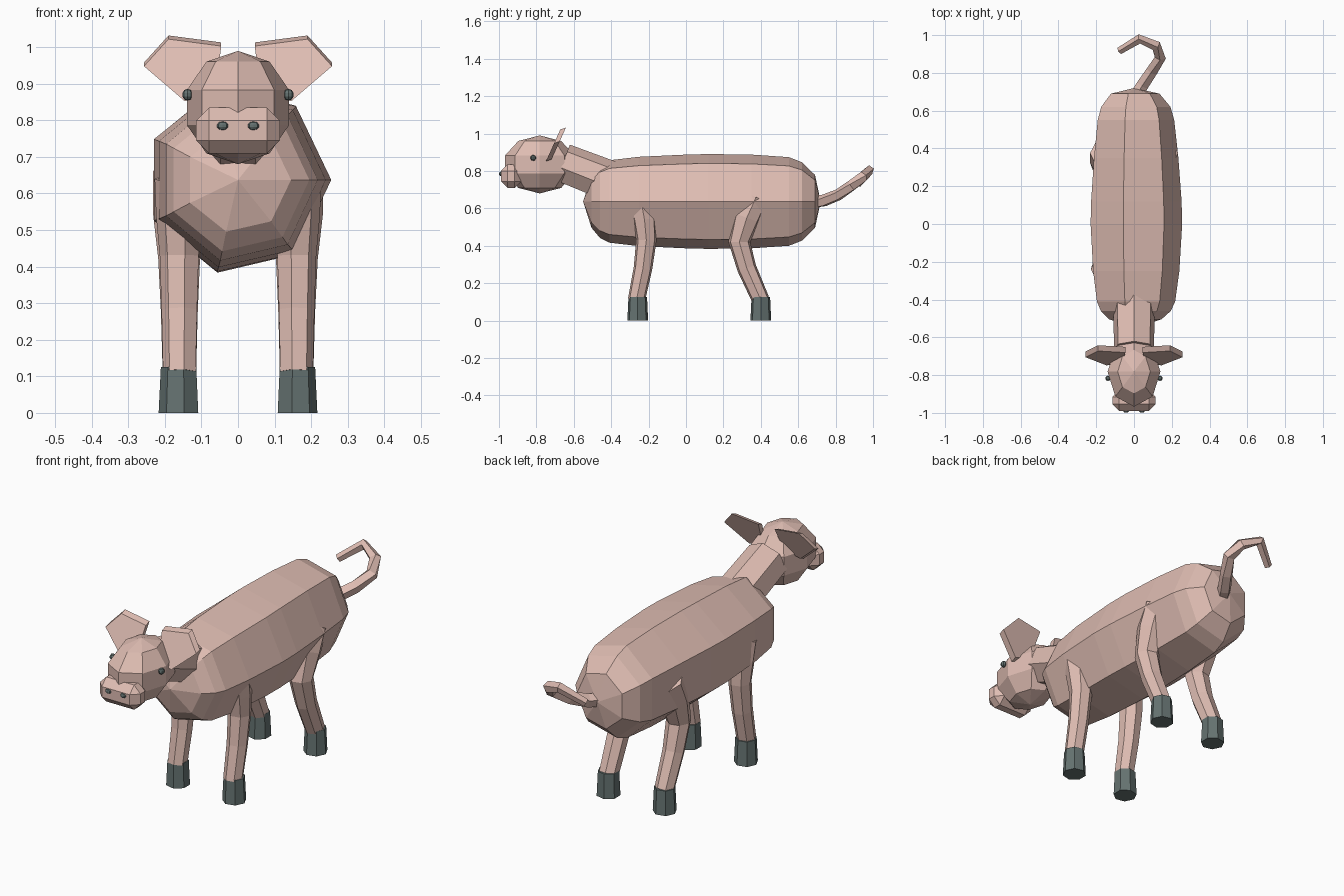
import bpy, bmesh
from math import cos, sin, pi
from mathutils import Vector, Matrix

if "Cube" in bpy.data.objects:
    bpy.data.objects.remove(bpy.data.objects["Cube"])


def material(name, rgb):
    m = bpy.data.materials.new(name)
    m.diffuse_color = (*rgb, 1)
    m.use_nodes = True
    m.node_tree.nodes["Principled BSDF"].inputs["Base Color"].default_value = m.diffuse_color
    return m


PINK = material("pink", (0.74, 0.51, 0.45))
DARK = material("dark", (0.13, 0.17, 0.165))
X, Z = Vector((1, 0, 0)), Vector((0, 0, 1))


def finish(bm, name, mat, side=1):
    for v in bm.verts:
        v.co.x *= side
    bmesh.ops.remove_doubles(bm, verts=bm.verts, dist=1e-4)
    bmesh.ops.recalc_face_normals(bm, faces=bm.faces)
    me = bpy.data.meshes.new(name)
    bm.to_mesh(me)
    bm.free()
    me.materials.append(mat)
    ob = bpy.data.objects.new(name, me)
    bpy.context.collection.objects.link(ob)
    return ob


def tube(name, path, radii, n, mat, ref=X, side=1):
    """Faceted tube along a path; each radius is a number or a (u, v) pair."""
    bm = bmesh.new()
    pts = [Vector(p) for p in path]
    rings = []
    for i, p in enumerate(pts):
        t = (pts[min(i + 1, len(pts) - 1)] - pts[max(i - 1, 0)]).normalized()
        u = (ref - t * ref.dot(t)).normalized()
        v = u.cross(t)
        r = radii[i]
        ru, rv = r if isinstance(r, tuple) else (r, r)
        rings.append([bm.verts.new(p + u * ru * cos(2 * pi * k / n) + v * rv * sin(2 * pi * k / n))
                      for k in range(n)])
    for a, b in zip(rings, rings[1:]):
        for k in range(n):
            bm.faces.new((a[k], a[(k + 1) % n], b[(k + 1) % n], b[k]))
    bm.faces.new(rings[0])
    bm.faces.new(rings[-1])
    return finish(bm, name, mat, side)


def ball(name, centre, radii, segs, rings, mat, side=1):
    bm = bmesh.new()
    bmesh.ops.create_uvsphere(bm, u_segments=segs, v_segments=rings, radius=1,
                              matrix=Matrix.LocRotScale(Vector(centre), None, Vector(radii)))
    return finish(bm, name, mat, side)


# Barrel body: seven sides, rounded ends (y, width radius, height radius)
BODY = [(-.55, 0, 0), (-.505, .145, .145), (-.46, .195, .2), (-.41, .218, .226),
        (-.25, .24, .245), (0, .255, .257), (.12, .252, .26), (.35, .235, .257),
        (.55, .213, .243), (.62, .193, .215), (.69, .135, .145), (.72, 0, 0)]
tube("body", [(0, y, .637) for y, a, b in BODY], [(a, b) for y, a, b in BODY], 7, PINK)

# Neck and head
tube("neck", [(0, -.66, .84), (0, -.34, .715)], [.108, .115], 7, PINK, ref=Z)
ball("head", (0, -.782, .835), (.147, .195, .155), 8, 5, PINK)

# Snout: bevelled block
bm = bmesh.new()
bmesh.ops.create_cube(bm, size=1, matrix=Matrix.LocRotScale(
    Vector((0, -.935, .772)), None, Vector((.23, .11, .126))))
bmesh.ops.bevel(bm, geom=bm.edges[:], offset=.036, segments=1, affect='EDGES')
finish(bm, "snout", PINK)

# Tail curling round to the left
tube("tail", [(0, .66, .63), (.045, .735, .64), (.095, .81, .67), (.14, .885, .72),
              (.115, .945, .77), (.03, .98, .805), (-.075, .918, .73)],
     [.036, .034, .032, .031, .029, .026, .02], 5, PINK, ref=Z)

# Leg centre lines (y, z, radius)
LEGS = {
    "front": ([(-.24, .64, .07), (-.222, .54, .066), (-.212, .43, .056),
               (-.23, .28, .051), (-.265, .11, .047)], -.258),
    "back": ([(.375, .66, .075), (.325, .55, .075), (.285, .42, .06),
              (.325, .28, .053), (.4, .11, .048)], .4),
}
EAR = [(.046, 1.003), (.19, 1.022), (.257, .948), (.145, .852), (.06, .88)]

for label, s in (("right", 1), ("left", -1)):
    for end, (pts, hoof_y) in LEGS.items():
        tube(f"{end}_{label}_leg", [(.158, y, z) for y, z, r in pts],
             [r for y, z, r in pts], 7, PINK, side=s)
        tube(f"{end}_{label}_hoof", [(.16, hoof_y, .125), (.16, hoof_y, 0)],
             [.051, .057], 7, DARK, side=s)

    # Ear: tilted extruded plate
    bm = bmesh.new()
    plate = bm.faces.new([bm.verts.new((x, -.745 + (z - .86) * .45, z)) for x, z in EAR])
    ext = bmesh.ops.extrude_face_region(bm, geom=[plate], use_keep_orig=True)
    bmesh.ops.translate(bm, vec=(0, .03, .01),
                        verts=[v for v in ext["geom"] if isinstance(v, bmesh.types.BMVert)])
    finish(bm, f"{label}_ear", PINK, s)

    # Eye and nostril
    ball(f"{label}_eye", (.138, -.817, .87), (.015, .015, .016), 8, 5, DARK, s)
    ball(f"{label}_nostril", (.042, -.99, .785), (.016, .01, .012), 8, 5, DARK, s)
